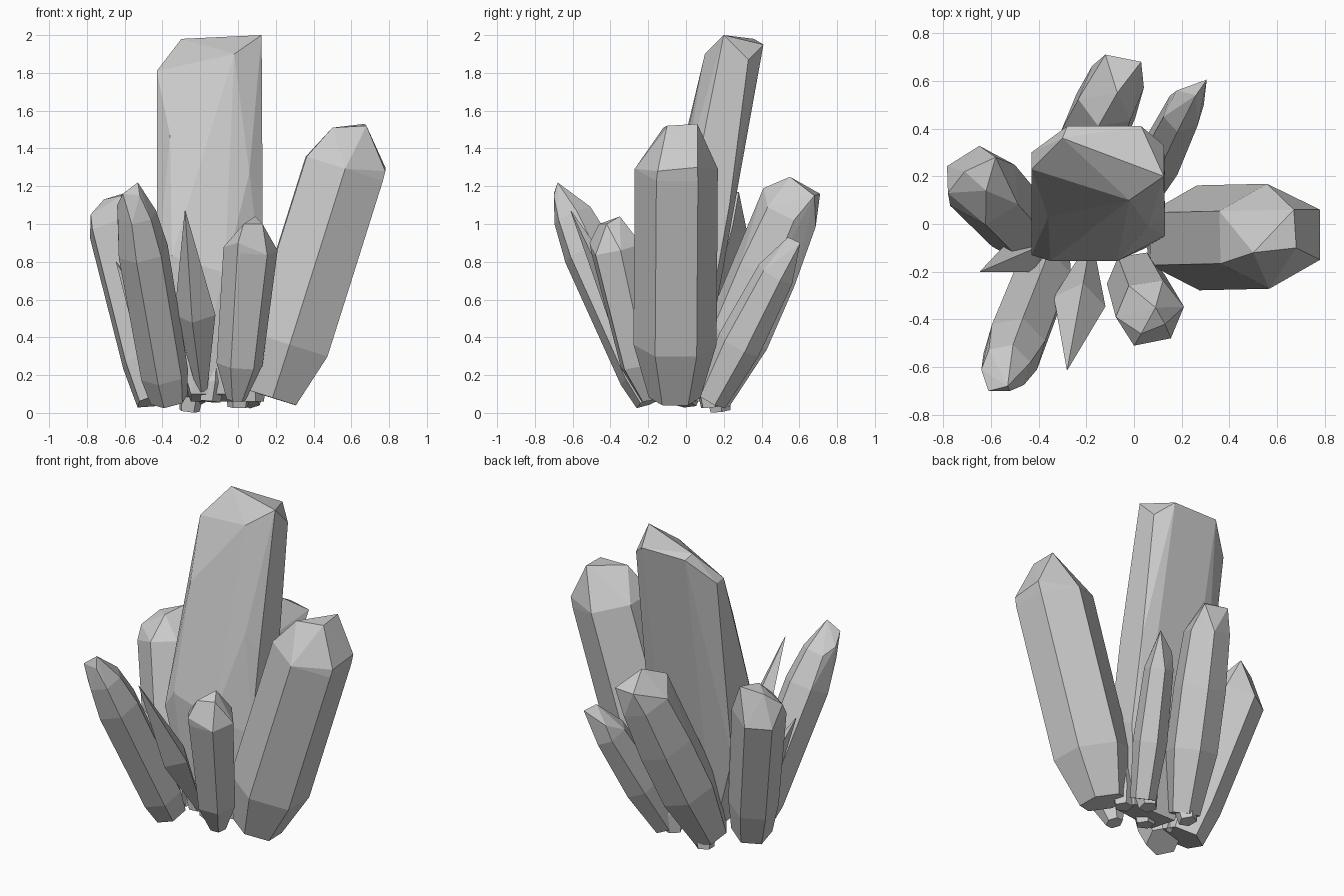
import bpy, bmesh, math
from mathutils import Vector


def hull(name, pts):
    """Flat-shaded convex solid around a few points."""
    bm = bmesh.new()
    for p in pts:
        bm.verts.new(p)
    bmesh.ops.convex_hull(bm, input=bm.verts[:])
    loose = [v for v in bm.verts if not v.link_faces]
    bmesh.ops.delete(bm, geom=loose, context='VERTS')
    bmesh.ops.dissolve_limit(bm, angle_limit=math.radians(2), verts=bm.verts[:], edges=bm.edges[:])
    bmesh.ops.recalc_face_normals(bm, faces=bm.faces[:])
    me = bpy.data.meshes.new(name)
    bm.to_mesh(me)
    bm.free()
    ob = bpy.data.objects.new(name, me)
    bpy.context.collection.objects.link(ob)
    return ob


def crystal(name, base, top, u, v, rings, phase=0.0, tips=(), sides=6):
    """Leaning prism: rings are (fraction along axis, scale), closed by a few tip points."""
    base, top = Vector(base), Vector(top)
    axis = (top - base).normalized()
    side = axis.cross(Vector((0, 0, 1))).normalized()
    up = side.cross(axis).normalized()
    pts = list(tips)
    for t, s in rings:
        c = base.lerp(top, t)
        for k in range(sides):
            a = math.radians(phase) + math.tau * k / sides
            pts.append(c + side * (u * s * math.cos(a)) + up * (v * s * math.sin(a)))
    return hull(name, pts)


# Tall broad main crystal
hull("main_crystal", [
    (-0.30, 0.36, 1.98), (-0.02, 0.10, 1.90), (0.125, 0.20, 2.0),
    (-0.43, 0.30, 1.80), (0.03, 0.41, 1.95), (-0.28, 0.41, 1.95),
    (-0.43, 0.23, 1.81), (-0.36, 0.03, 1.47), (0.06, -0.01, 1.27),
    (-0.35, -0.155, 0.83), (-0.07, -0.155, 0.74), (-0.43, -0.13, 0.72),
    (0.125, 0.33, 1.87), (0.13, 0.23, 1.10),
    (0.13, 0.03, 1.15), (0.13, -0.05, 0.65), (0.125, 0.13, 0.55),
    (-0.42, 0.13, 0.60), (-0.25, -0.14, 0.10), (0.05, -0.10, 0.10),
    (0.05, 0.07, 0.06), (-0.25, 0.07, 0.06)])

# Large crystals around the middle
crystal("right_crystal", (0.18, -0.06, 0.08), (0.625, -0.05, 1.49), 0.22, 0.245,
        [(0, 0.62), (0.2, 1.0), (0.86, 1.0)], 0,
        [(0.50, -0.12, 1.51), (0.67, 0.06, 1.53), (0.68, -0.10, 1.52),
         (0.78, 0.06, 1.30), (0.78, -0.15, 1.28)])
crystal("left_crystal", (-0.42, -0.07, 0.07), (-0.67, 0.20, 1.13), 0.16, 0.18,
        [(0, 0.75), (0.2, 0.92), (0.86, 1.0)], 10,
        [(-0.58, 0.28, 1.17), (-0.71, 0.22, 1.13), (-0.62, 0.14, 1.15), (-0.78, 0.13, 1.05)])
crystal("front_left_crystal", (-0.365, -0.17, 0.07), (-0.56, -0.665, 1.19), 0.135, 0.14,
        [(0, 0.75), (0.12, 0.95), (0.7, 1.0), (0.87, 0.78)], 25,
        [(-0.53, -0.68, 1.22), (-0.61, -0.70, 1.16), (-0.52, -0.70, 1.15), (-0.64, -0.61, 1.10)])
crystal("front_crystal", (-0.01, -0.19, 0.07), (0.08, -0.40, 1.01), 0.145, 0.145,
        [(0, 0.35), (0.2, 0.85), (0.85, 1.0)], 15,
        [(0.09, -0.35, 1.04), (0.03, -0.46, 1.0), (0.13, -0.42, 1.0), (0.0, -0.51, 0.90)])
crystal("back_crystal", (-0.27, 0.13, 0.08), (-0.07, 0.61, 1.20), 0.16, 0.195,
        [(0, 0.6), (0.3, 0.95), (0.6, 0.96), (0.87, 0.85)], 30,
        [(-0.12, 0.71, 1.16), (0.03, 0.68, 1.15), (-0.07, 0.55, 1.25), (-0.15, 0.41, 1.19)])
crystal("back_right_crystal", (0.04, 0.13, 0.07), (0.25, 0.56, 0.90), 0.10, 0.125,
        [(0, 0.75), (0.35, 1.0), (0.8, 0.85)], 20,
        [(0.305, 0.605, 0.90), (0.26, 0.54, 0.93), (0.18, 0.56, 0.82)])

# Thin pointed shards
spike = [(0, 0.25), (0.42, 1.0), (1, 0.02)]
crystal("front_spike", (-0.19, -0.12, 0.12), (-0.28, -0.61, 1.07), 0.11, 0.09, spike, 0, sides=4)
crystal("left_spike", (-0.32, -0.06, 0.08), (-0.645, -0.20, 0.80), 0.09, 0.09, spike, 0, sides=4)

# Small stubs closing the underside
for i, (x, y, z) in enumerate([(-0.26, 0.18, 0.01), (0.0, 0.13, 0.03), (0.08, 0.0, 0.06), (-0.15, -0.08, 0.06)]):
    crystal(f"base_stub_{i + 1}", (x, y, z), (x * 0.9 + 0.01, y * 0.8, 0.32), 0.075, 0.075,
            [(0, 0.75), (0.4, 1.0), (1, 0.7)], 30 * i, sides=5)
